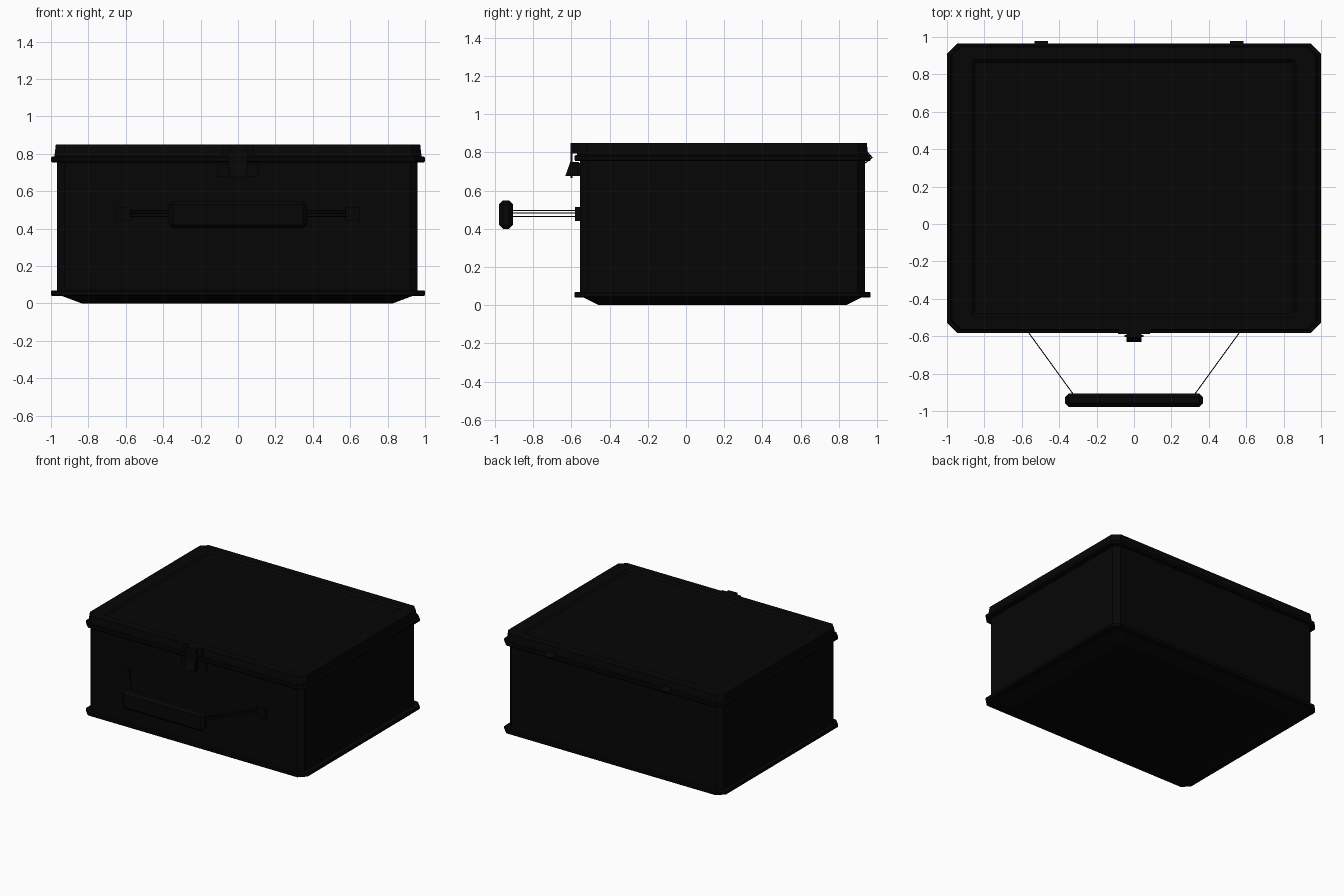
import bpy, bmesh
from mathutils import Vector

if "Cube" in bpy.data.objects:
    bpy.data.objects.remove(bpy.data.objects["Cube"])

CY = 0.191  # depth centre of the case

black = bpy.data.materials.new("matte black")
black.use_nodes = True
black.diffuse_color = (0.0018, 0.0018, 0.0018, 1)
black.node_tree.nodes["Principled BSDF"].inputs["Base Color"].default_value = black.diffuse_color


def finish(name, bm):
    bmesh.ops.recalc_face_normals(bm, faces=bm.faces)
    mesh = bpy.data.meshes.new(name)
    bm.to_mesh(mesh)
    bm.free()
    mesh.materials.append(black)
    ob = bpy.data.objects.new(name, mesh)
    bpy.context.collection.objects.link(ob)
    return ob


def loft(name, rings, cx=0):
    """Stack clipped-corner rectangles given as (half x, half y, corner, z)."""
    bm = bmesh.new()
    loops = []
    for hx, hy, c, z in rings:
        pts = [(hx - c, -hy), (hx, c - hy), (hx, hy - c), (hx - c, hy),
               (c - hx, hy), (-hx, hy - c), (-hx, c - hy), (c - hx, -hy)]
        loops.append([bm.verts.new((x + cx, y + CY, z)) for x, y in pts])
    for a, b in zip(loops, loops[1:]):
        for i in range(8):
            j = (i + 1) % 8
            bm.faces.new((a[i], a[j], b[j], b[i]))
    bm.faces.new(loops[0])
    bm.faces.new(loops[-1])
    return finish(name, bm)


def extrude_x(name, profile, x0, x1):
    """Prism along x from a (y, z) outline."""
    bm = bmesh.new()
    a, b = [[bm.verts.new((x, y, z)) for y, z in profile] for x in (x0, x1)]
    n = len(profile)
    for i in range(n):
        bm.faces.new((a[i], a[(i + 1) % n], b[(i + 1) % n], b[i]))
    bm.faces.new(a)
    bm.faces.new(b)
    return finish(name, bm)


def box(name, x0, x1, y0, y1, z0, z1, bevel=0):
    ob = extrude_x(name, [(y0, z0), (y1, z0), (y1, z1), (y0, z1)], x0, x1)
    if bevel:
        mod = ob.modifiers.new("Bevel", "BEVEL")
        mod.width = bevel
        mod.segments = 1
    return ob


def wire(name, start, end, radius):
    start, end = Vector(start), Vector(end)
    bm = bmesh.new()
    bmesh.ops.create_cone(bm, cap_ends=True, segments=6, radius1=radius,
                          radius2=radius, depth=(end - start).length)
    ob = finish(name, bm)
    ob.location = (start + end) / 2
    ob.rotation_euler = (end - start).to_track_quat("Z", "Y").to_euler()
    return ob


# Case body with sloping underside, sitting slightly off centre in its rims
loft("case_body", [(0.83, 0.647, 0.03, 0), (0.95, 0.735, 0.04, 0.045),
                   (0.963, 0.745, 0.04, 0.06), (0.963, 0.745, 0.04, 0.77)], -0.004)

# Protruding edge bands
for name, z in (("lower_rim", 0.04), ("upper_rim", 0.755)):
    loft(name, [(0.96, 0.742, 0.05, z), (0.995, 0.77, 0.055, z),
                (1.0, 0.775, 0.055, z + 0.006), (1.0, 0.775, 0.055, z + 0.024),
                (0.995, 0.77, 0.055, z + 0.03), (0.96, 0.742, 0.05, z + 0.03)])

# Lid with a shallow sunken top panel
loft("lid", [(0.98, 0.76, 0.05, 0.77), (0.98, 0.76, 0.05, 0.80),
             (0.974, 0.755, 0.05, 0.85), (0.865, 0.688, 0.006, 0.85),
             (0.85, 0.673, 0.006, 0.836)])

# Front latch
box("latch_lid_plate", -0.085, 0.085, -0.587, -0.555, 0.795, 0.845)
box("latch_lid_block", -0.04, 0.04, -0.605, -0.56, 0.795, 0.85)
box("latch_body_plate", -0.11, 0.11, -0.57, -0.55, 0.675, 0.745)
extrude_x("latch_lever", [(-0.56, 0.675), (-0.632, 0.675), (-0.605, 0.75),
                          (-0.56, 0.75)], -0.04, 0.04)
box("latch_clip", -0.05, 0.05, -0.604, -0.594, 0.665, 0.82)

# Carrying handle with wire arms and mounts
box("handle_grip", -0.368, 0.368, -0.978, -0.905, 0.40, 0.548, 0.02)
for side, s in (("left", 1), ("right", -1)):
    xs = sorted((s * 0.575, s * 0.65))
    box(side + "_handle_mount", xs[0], xs[1], -0.58, -0.55, 0.44, 0.515)
    for i, z in enumerate((0.465, 0.482, 0.495)):
        wire(f"{side}_handle_wire_{i + 1}", (s * 0.325, -0.91, z),
             (s * 0.582, -0.555, z), 0.003)

# Back hinges: thin folded leaves
for side, x in (("left", 0.55), ("right", -0.497)):
    extrude_x(side + "_hinge", [(0.93, 0.735), (0.978, 0.772), (0.943, 0.812),
                                (0.937, 0.808), (0.969, 0.772), (0.925, 0.74)],
              x - 0.036, x + 0.036)
